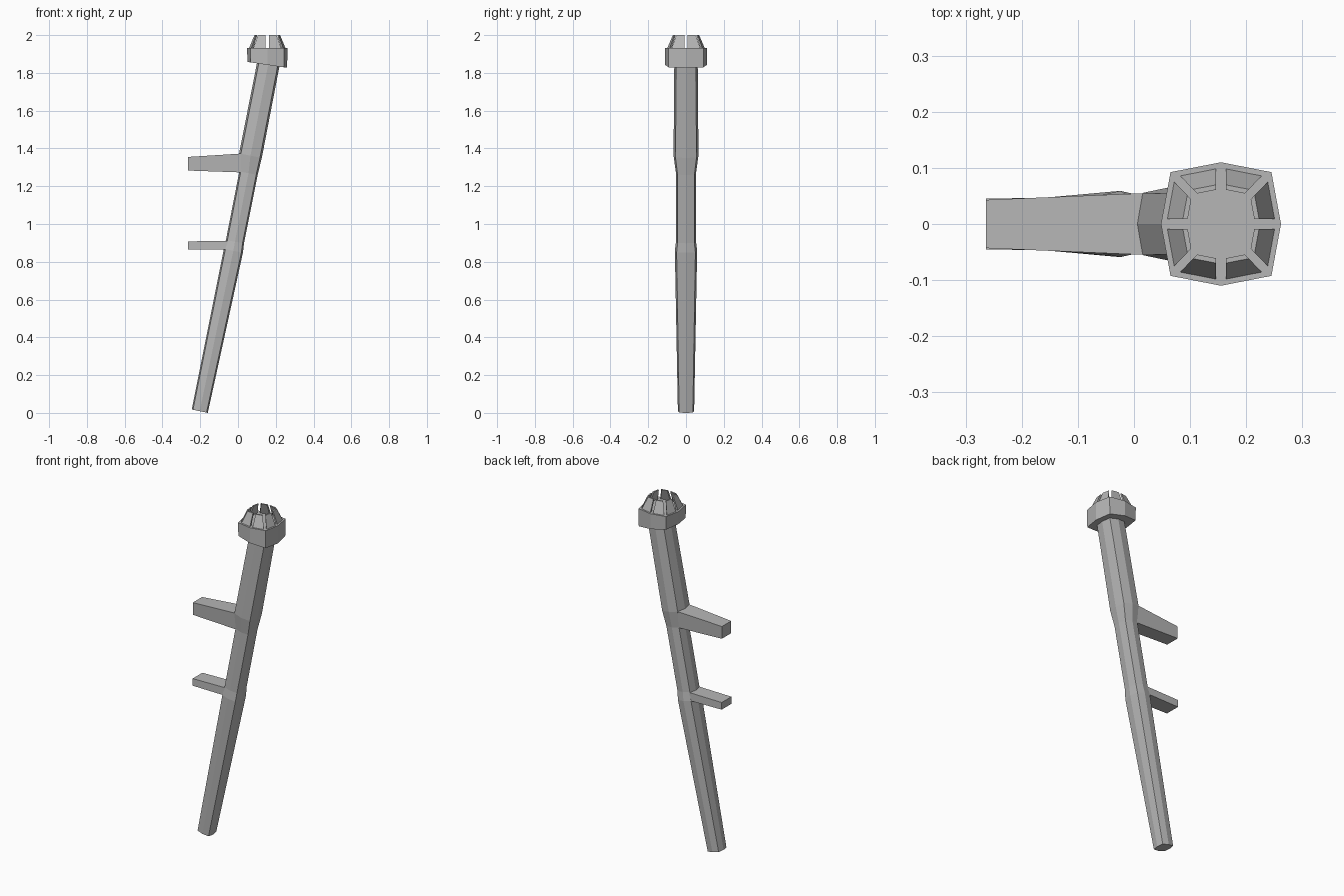
import bpy
import bmesh
from mathutils import Vector

old = bpy.data.objects.get("Cube")
if old:
    bpy.data.objects.remove(old, do_unlink=True)

# Single material
grey = bpy.data.materials.new("plain_grey")
grey.use_nodes = True
colour = (0.47, 0.47, 0.47, 1)
grey.diffuse_color = colour
grey.node_tree.nodes["Principled BSDF"].inputs["Base Color"].default_value = colour


def loft(name, rings):
    """Skin a list of equal-length point rings and cap both ends."""
    bm = bmesh.new()
    loops = [[bm.verts.new(p) for p in ring] for ring in rings]
    n = len(loops[0])
    for a, b in zip(loops, loops[1:]):
        for i in range(n):
            j = (i + 1) % n
            bm.faces.new((a[i], a[j], b[j], b[i]))
    bm.faces.new(loops[0][::-1])
    bm.faces.new(loops[-1])
    bmesh.ops.recalc_face_normals(bm, faces=bm.faces)
    mesh = bpy.data.meshes.new(name)
    bm.to_mesh(mesh)
    bm.free()
    mesh.materials.append(grey)
    obj = bpy.data.objects.new(name, mesh)
    bpy.context.collection.objects.link(obj)
    return obj


D = 0.84  # diagonal corners sit further out than on a regular octagon
OCTAGON = [(1, 0), (D, D), (0, 1), (-D, D), (-1, 0), (-D, -D), (0, -1), (D, -D)]


def octagon(left, right, half_y):
    """Tilted octagon ring spanning two (x, z) points."""
    a = Vector((left[0], 0, left[1]))
    b = Vector((right[0], 0, right[1]))
    mid, u = (a + b) / 2, (b - a) / 2
    return [mid + u * s + Vector((0, half_y * t, 0)) for s, t in OCTAGON]


def arm(name, tip_x, tip_z, root_x, root_z, tip_y, root_y):
    """Tapered bar; z and root_y are (bottom, top) pairs."""
    def rect(x, z, y):
        return [(x, -y[0], z[0]), (x, y[0], z[0]), (x, y[1], z[1]), (x, -y[1], z[1])]
    loft(name, [rect(tip_x, tip_z, (tip_y, tip_y)), rect(root_x, root_z, root_y)])


# Leaning shaft with slight swellings at the handles
loft("shaft", [
    octagon((-0.245, 0.018), (-0.16, 0.0), 0.043),
    octagon((-0.075, 0.868), (0.026, 0.848), 0.059),
    octagon((-0.064, 0.915), (0.032, 0.898), 0.053),
    octagon((0.007, 1.278), (0.104, 1.26), 0.053),
    octagon((0.006, 1.374), (0.126, 1.35), 0.066),
    octagon((0.102, 1.86), (0.22, 1.838), 0.062),
])

# Two side handles
arm("upper_handle", -0.264, (1.283, 1.355), 0.02, (1.273, 1.373), 0.043, (0.045, 0.055))
arm("lower_handle", -0.264, (0.866, 0.908), -0.055, (0.866, 0.911), 0.045, (0.049, 0.046))

# Collar with a tilted underside and level top
loft("head_collar", [
    octagon((0.05, 1.858), (0.26, 1.827), 0.11),
    octagon((0.048, 1.933), (0.262, 1.933), 0.11),
])

# Crown of eight inward-leaning prongs separated by slots
SLOT = 0.009


def prong_edge(i, scale, z):
    def corner(k):
        s, t = OCTAGON[k % 8]
        return Vector((0.155 + 0.107 * scale * s, 0.11 * scale * t, z))
    a, b = corner(i), corner(i + 1)
    step = (b - a).normalized() * SLOT
    return a + step, b - step


for i in range(8):
    rings = []
    for outer, inner, z in ((0.92, 0.81, 1.93), (0.65, 0.57, 2.0)):
        p, q = prong_edge(i, outer, z)
        r, s = prong_edge(i, inner, z)
        rings.append([p, q, s, r])
    loft(f"crown_prong_{i + 1}", rings)
